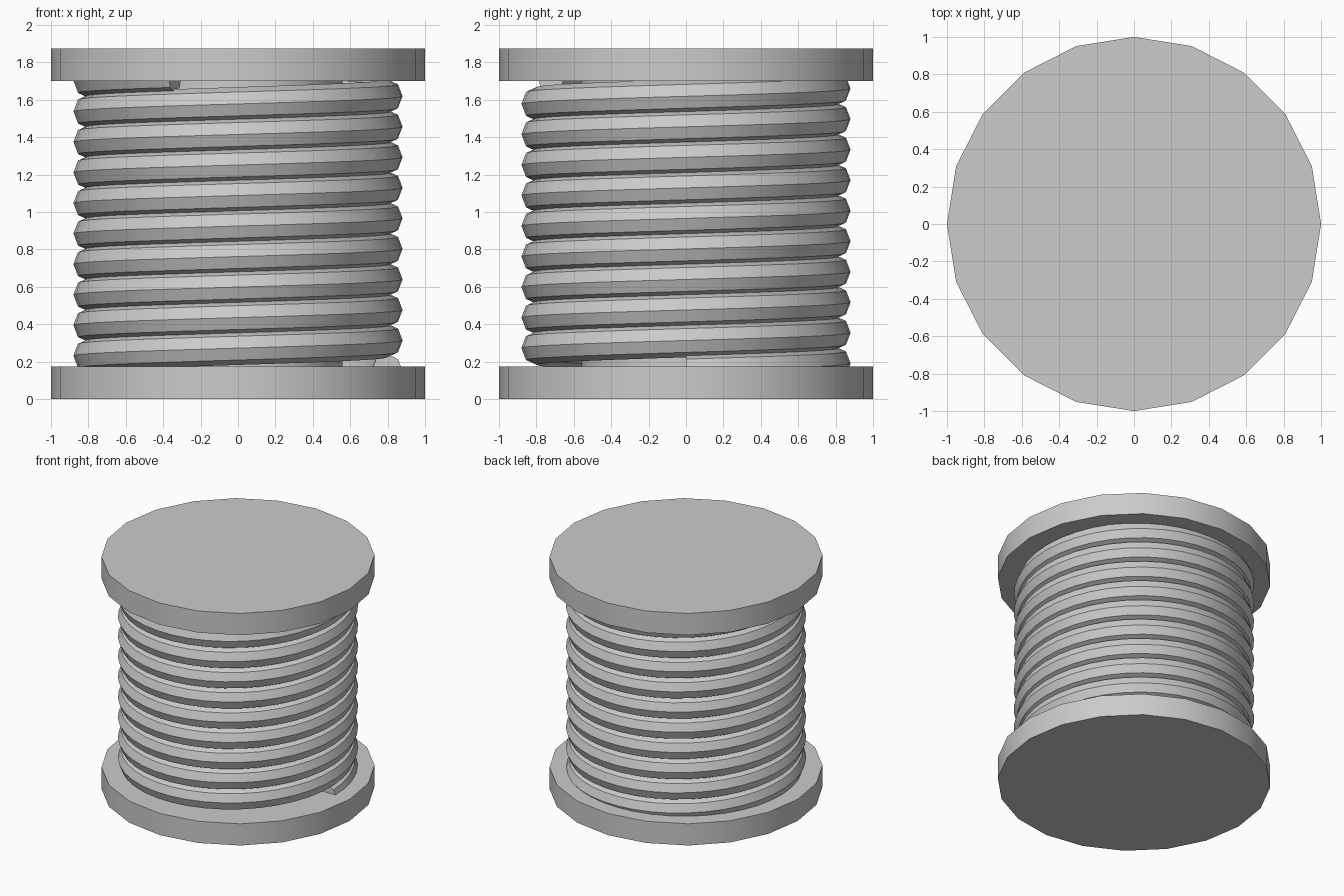
import bpy, bmesh, math

if "Cube" in bpy.data.objects:
    bpy.data.objects.remove(bpy.data.objects["Cube"])

def smooth(ob):
    bpy.ops.object.select_all(action='DESELECT')
    bpy.context.view_layer.objects.active = ob
    ob.select_set(True)
    bpy.ops.object.shade_smooth_by_angle(angle=math.radians(30))

def disc(name, radius, z0, z1, sides=20):
    bpy.ops.mesh.primitive_cylinder_add(vertices=sides, radius=radius, depth=z1 - z0,
                                        location=(0, 0, (z0 + z1) / 2))
    ob = bpy.context.object
    ob.name = name
    smooth(ob)

# Spool: two flanges and the core
disc("bottom_flange", 1.0, 0.0, 0.175)
disc("top_flange", 1.0, 1.70, 1.875)
disc("core", 0.56, 0.175, 1.70)

# Wound cable: octagonal section swept along a helix
STEPS, SIDES = 40, 8
END_TURNS = 9 + 245 / 360
Z_START, PITCH = 0.15, 0.1632
R_MID, HALF_W, HALF_H = 0.797, 0.083, 0.09
count = round(END_TURNS * STEPS)

bm = bmesh.new()
rings = []
for i in range(count + 1):
    turn = END_TURNS * i / count
    a = 2 * math.pi * turn
    ring = []
    for j in range(SIDES):
        b = 2 * math.pi * j / SIDES
        r = R_MID + HALF_W * math.cos(b)
        z = Z_START + PITCH * turn + HALF_H * math.sin(b)
        ring.append(bm.verts.new((r * math.cos(a), r * math.sin(a), z)))
    rings.append(ring)
for p, q in zip(rings, rings[1:]):
    for j in range(SIDES):
        k = (j + 1) % SIDES
        bm.faces.new((p[j], p[k], q[k], q[j]))
bm.faces.new(rings[0])
bm.faces.new(rings[-1])
bmesh.ops.recalc_face_normals(bm, faces=bm.faces)
mesh = bpy.data.meshes.new("wound_cable")
bm.to_mesh(mesh)
bm.free()
cable = bpy.data.objects.new("wound_cable", mesh)
bpy.context.collection.objects.link(cable)
smooth(cable)
